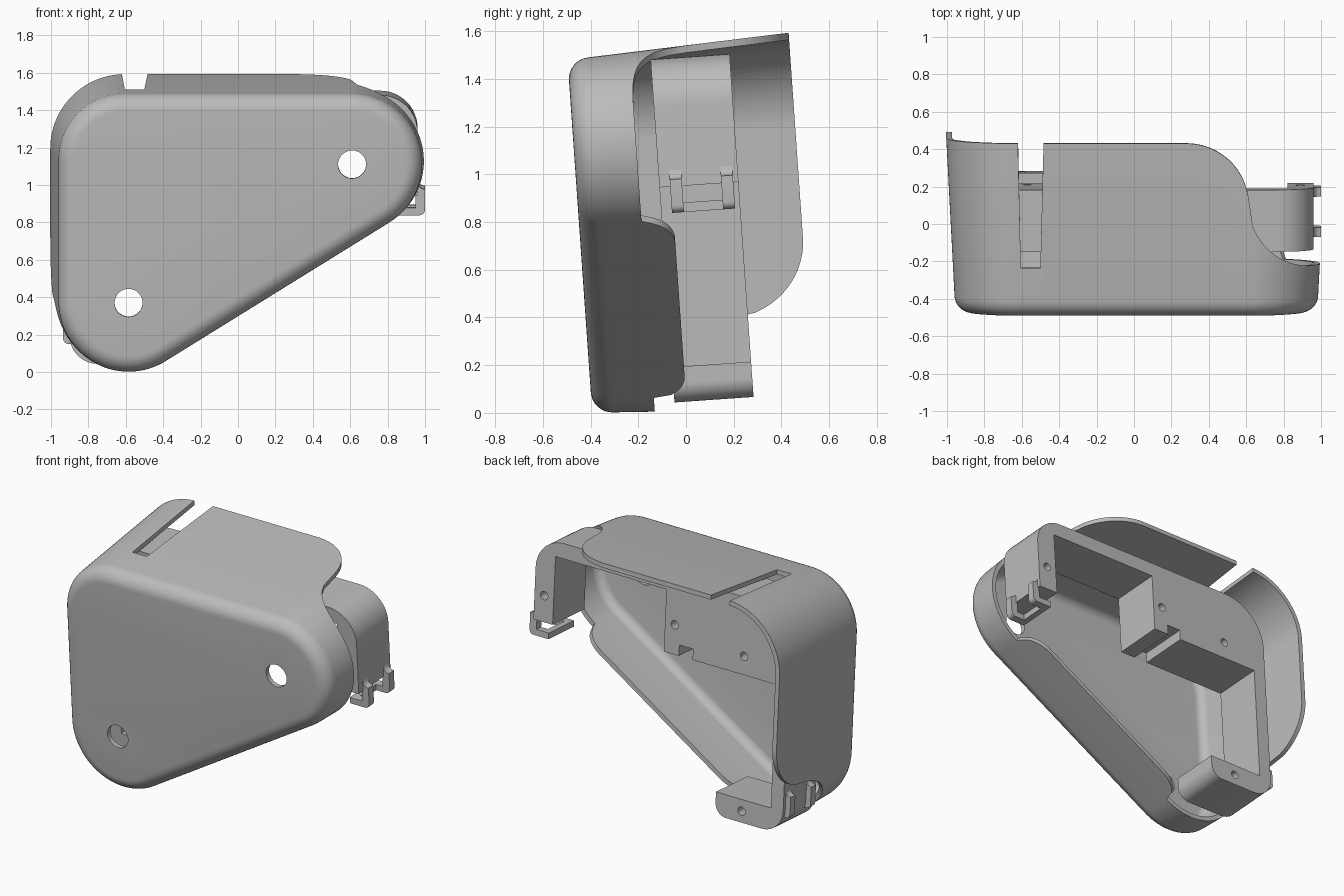
import bpy, bmesh, math
from mathutils import Matrix

cube = bpy.data.objects.get("Cube")
if cube:
    bpy.data.objects.remove(cube, do_unlink=True)

TILT = math.radians(4)
DRAFT = math.tan(math.radians(3))
FRONT, WALL = -0.392, 0.03

grey = bpy.data.materials.new("matte grey")
grey.use_nodes = True
grey.diffuse_color = (0.5, 0.5, 0.5, 1)
grey.node_tree.nodes["Principled BSDF"].inputs["Base Color"].default_value = (0.5, 0.5, 0.5, 1)


def finish(bm, name):
    bmesh.ops.recalc_face_normals(bm, faces=bm.faces)
    mesh = bpy.data.meshes.new(name)
    bm.to_mesh(mesh)
    bm.free()
    mesh.materials.append(grey)
    ob = bpy.data.objects.new(name, mesh)
    bpy.context.collection.objects.link(ob)
    ob.rotation_euler.x = TILT
    return ob


def smooth(ob):
    bpy.ops.object.select_all(action='DESELECT')
    ob.select_set(True)
    bpy.context.view_layer.objects.active = ob
    bpy.ops.object.shade_smooth_by_angle(angle=math.radians(30))


def drill(ob, holes, radius, y0, y1):
    """Cut round holes running front to back."""
    bm = bmesh.new()
    for x, z in holes:
        m = Matrix.Translation((x, (y0 + y1) / 2, z)) @ Matrix.Rotation(math.pi / 2, 4, 'X')
        bmesh.ops.create_cone(bm, cap_ends=True, segments=32, radius1=radius,
                              radius2=radius, depth=y1 - y0, matrix=m)
    cutter = finish(bm, "hole_cutter")
    cutter.hide_render = True
    mod = ob.modifiers.new("holes", 'BOOLEAN')
    mod.object = cutter
    mod.solver = 'EXACT'
    bpy.context.view_layer.update()
    done = bpy.data.meshes.new_from_object(ob.evaluated_get(bpy.context.evaluated_depsgraph_get()))
    ob.modifiers.clear()
    ob.data = done
    bpy.data.objects.remove(cutter, do_unlink=True)


def arc(cx, cz, r, a0, a1, n=12):
    steps = [math.radians(a0 + (a1 - a0) * i / n) for i in range(n + 1)]
    return [(cx + r * math.cos(a), cz + r * math.sin(a)) for a in steps]


def extrude(bm, outline, y0, y1):
    face = bm.faces.new([bm.verts.new((x, y0, z)) for x, z in outline])
    out = bmesh.ops.extrude_face_region(bm, geom=[face])
    verts = [v for v in out["geom"] if isinstance(v, bmesh.types.BMVert)]
    bmesh.ops.translate(bm, verts=verts, vec=(0, y1 - y0, 0))


# Shell outline: rounded triangle as points with outward normals
slope = math.degrees(math.atan2(-1.195, 0.742)) + 360
corners = [(-0.585, 0.398, 0.37, 180, slope),
           (0.61, 1.14, 0.37, slope, 450),
           (-0.605, 1.16, 0.35, 450, 540)]
outline = []
for i, (cx, cz, r, a0, a1) in enumerate(corners):
    for k in range(41):
        a = math.radians(a0 + (a1 - a0) * k / 40)
        n = (math.cos(a), math.sin(a))
        outline.append((cx + r * n[0], cz + r * n[1], n, False))
    px, pz, n, _ = outline[-1]
    nx, nz, nr, _, _ = corners[(i + 1) % 3]
    ex, ez = nx + nr * n[0], nz + nr * n[1]
    for k in range(1, 70):
        t = k / 70
        outline.append((px + (ex - px) * t, pz + (ez - pz) * t, n, i == 0))

LOW, HIGH, LIP = -0.13, 0.54, 0.005


def s_curve(t):
    t = min(max(t, 0), 1)
    if t < 0.5:
        return 0.5 + 0.5 * math.sqrt(1 - (2 * t) ** 2)
    return 0.5 - 0.5 * math.sqrt(max(0, 1 - (2 - 2 * t) ** 2))


def rim(x, z, n, sloped):
    """Depth of the open edge around the shell."""
    if sloped:
        d = min((z - 0.08) / 0.09, (0.82 - z) / 0.09, 1)
        return LOW + (LIP - LOW) * math.sqrt(max(0, 1 - (1 - max(d, 0)) ** 2))
    if n[1] > 0.05 and x > -0.5:
        return LOW + (HIGH - LOW) * s_curve((x - 0.28) / 0.67)
    if n[0] < 0 and z < 1:
        return LOW + (HIGH - LOW) * s_curve((0.70 - z) / 0.64)
    return HIGH if n[0] < -0.01 and n[1] > -0.01 else LOW


def skin(bm, inset, fillet):
    """One drafted wall with a filleted front cap; returns its open edge ring."""
    rings = []
    for k in range(9):
        a = math.radians(90 - 90 * k / 8)
        y = FRONT + inset + fillet * (1 - math.sin(a))
        off = DRAFT * (y - FRONT) - inset - fillet * (1 - math.cos(a))
        rings.append([bm.verts.new((x + off * n[0], y, z + off * n[1]))
                      for x, z, n, _ in outline])
    last = []
    for x, z, n, sloped in outline:
        y = rim(x, z, n, sloped)
        off = DRAFT * (y - FRONT) - inset
        last.append(bm.verts.new((x + off * n[0], y, z + off * n[1])))
    rings.append(last)
    bm.faces.new(rings[0])
    for a, b in zip(rings, rings[1:]):
        bridge(bm, a, b)
    return last


def bridge(bm, a, b):
    for i in range(len(a)):
        j = (i + 1) % len(a)
        bm.faces.new((a[i], a[j], b[j], b[i]))


# Guard shell
bm = bmesh.new()
bridge(bm, skin(bm, 0, 0.085), skin(bm, WALL, 0.055))
shell = finish(bm, "guard_shell")
drill(shell, [(-0.585, 0.398), (0.61, 1.14)], 0.075, -0.5, -0.3)
smooth(shell)

# Mounting bracket: foot, long leg, notched block, top bar, short leg
BACK, FACE = 0.287, -0.045
profile = (arc(-0.49, 0.127, 0.08, 270, 360)
           + [(-0.41, 0.195), (-0.81, 0.195), (-0.81, 0.99), (-0.2, 0.99),
              (-0.2, 1.06), (-0.1, 1.06), (-0.1, 0.99), (0.01, 0.99),
              (0.01, 1.39), (0.82, 1.39), (0.82, 0.95), (0.96, 0.95)]
           + arc(0.76, 1.288, 0.2, 0, 90)
           + arc(-0.6, 1.188, 0.3, 90, 180)
           + arc(-0.75, 0.197, 0.15, 180, 270))
bm = bmesh.new()
extrude(bm, profile, FACE, BACK)
bracket = finish(bm, "mounting_bracket")
drill(bracket, [(0.89, 1.12), (-0.06, 1.18), (-0.57, 1.11), (-0.6, 0.12)], 0.027, 0.1, 0.4)
smooth(bracket)

# Cable clips: two hooked arms and a cross bar on each leg
hook = ([(0.95, 1.08)] + arc(1.0, 1.02, 0.04, 180, 270, 6)
        + arc(0.97, 0.87, 0.03, 0, -90, 6)
        + [(0.86, 0.84), (0.86, 0.88), (0.95, 0.88)])
bar = [(0.86, 0.84), (0.9, 0.84), (0.9, 0.88), (0.86, 0.88)]
for name, place in (("left_clip", lambda p: p),
                    ("right_clip", lambda p: (0.065 - p[0], p[1] - 0.69))):
    bm = bmesh.new()
    for y in (0.0, 0.215):
        extrude(bm, [place(p) for p in hook], y, y + 0.05)
    extrude(bm, [place(p) for p in bar], 0.04, 0.225)
    smooth(finish(bm, name))
